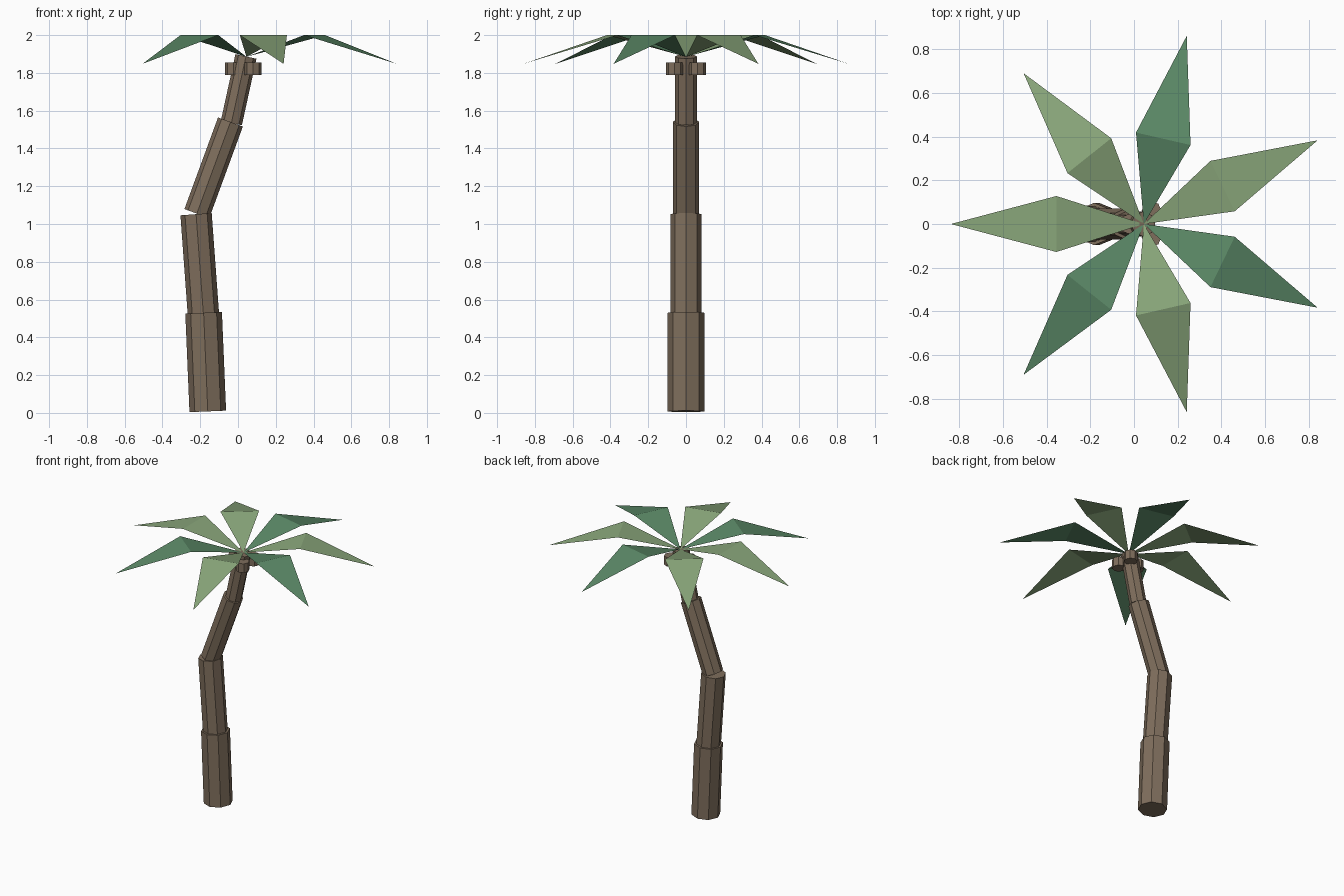
import bpy, bmesh, math
from mathutils import Vector

cube = bpy.data.objects.get("Cube")
if cube:
    bpy.data.objects.remove(cube, do_unlink=True)


def material(name, colour):
    mat = bpy.data.materials.new(name)
    mat.use_nodes = True
    mat.diffuse_color = (*colour, 1)
    mat.node_tree.nodes["Principled BSDF"].inputs["Base Color"].default_value = (*colour, 1)
    return mat


bark = material("brown bark", (0.21, 0.155, 0.107))
light_green = material("light olive green", (0.25, 0.38, 0.195))
dark_green = material("deep green", (0.105, 0.25, 0.135))


def add_object(name, bm, mat):
    mesh = bpy.data.meshes.new(name)
    bm.to_mesh(mesh)
    bm.free()
    mesh.materials.append(mat)
    obj = bpy.data.objects.new(name, mesh)
    bpy.context.collection.objects.link(obj)
    return obj


def prism(name, start, end, radius, mat):
    """Eight-sided flat-shaded cylinder between two points."""
    start, end = Vector(start), Vector(end)
    axis = end - start
    bm = bmesh.new()
    bmesh.ops.create_cone(bm, cap_ends=True, segments=8, radius1=radius,
                          radius2=radius, depth=axis.length)
    obj = add_object(name, bm, mat)
    obj.location = (start + end) / 2
    obj.rotation_euler.y = math.atan2(axis.x, axis.z)
    return obj


# Leaning trunk, four segments getting thinner upwards
trunk = [
    ("trunk_base", (-0.16, 0, 0.008), (-0.182, 0, 0.53), 0.097),
    ("trunk_lower", (-0.183, 0, 0.52), (-0.222, 0, 1.052), 0.083),
    ("trunk_upper", (-0.218, 0, 1.055), (-0.04, 0, 1.54), 0.070),
    ("trunk_top", (-0.035, 0, 1.535), (0.042, 0, 1.887), 0.057),
]
for name, start, end, radius in trunk:
    prism(name, start, end, radius, bark)

# Three coconuts around the top of the trunk
crown_x = 0.045
for i in range(3):
    a = math.pi + i * math.tau / 3
    x, y = crown_x + 0.07 * math.cos(a), 0.07 * math.sin(a)
    prism(f"coconut_{i + 1}", (x, y, 1.79), (x, y, 1.855), 0.045, bark)

# Seven folded leaves: rising inner triangle, drooping outer triangle
for i in range(7):
    a = math.pi - i * math.tau / 7
    out = Vector((math.cos(a), math.sin(a), 0))
    side = Vector((-out.y, out.x, 0)) * 0.128
    root = Vector((crown_x, 0, 1.885))
    fold = root + out * 0.4 + Vector((0, 0, 0.115))
    tip = root + out * 0.883 - Vector((0, 0, 0.037))
    bm = bmesh.new()
    r, s1, s2, t = [bm.verts.new(p) for p in (root, fold - side, fold + side, tip)]
    bm.faces.new((r, s1, s2))
    bm.faces.new((s1, t, s2))
    add_object(f"leaf_{i + 1}", bm, dark_green if i in (2, 4, 6) else light_green)
